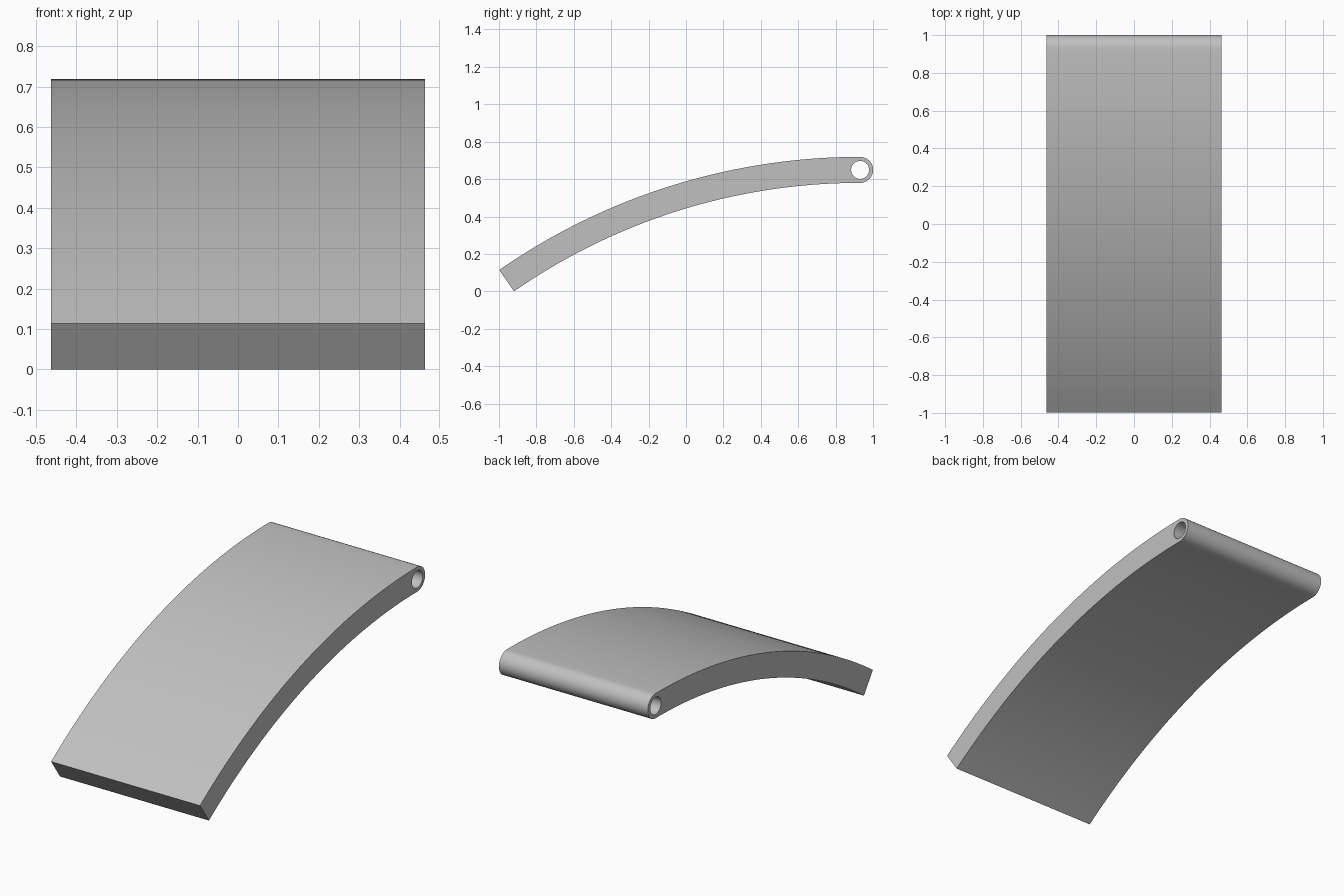
import bpy, bmesh
from math import sin, cos, pi, radians
from mathutils import Vector

if "Cube" in bpy.data.objects:
    bpy.data.objects.remove(bpy.data.objects["Cube"], do_unlink=True)

HALF_WIDTH = 0.463
OUTER, INNER = 3.381, 3.242          # radii of the bowed plate
SWEEP = radians(34.8)
CENTRE_Y, CENTRE_Z = 0.931, -INNER * cos(SWEEP)
EYE_R, HOLE_R = (OUTER - INNER) / 2, 0.048
EYE_Z = CENTRE_Z + (OUTER + INNER) / 2


def arc(y, z, radius, start, end, steps):
    """Points on an arc in the side plane, angle measured from straight up."""
    angles = [start + (end - start) * i / steps for i in range(steps + 1)]
    return [(-HALF_WIDTH, y + radius * sin(a), z + radius * cos(a)) for a in angles]


def add_loop(bm, points):
    verts = [bm.verts.new(p) for p in points]
    return [bm.edges.new((v, verts[i - 1])) for i, v in enumerate(verts)]


# Side profile: bowed strip ending in a rounded eye with a pin hole
outline = arc(CENTRE_Y, CENTRE_Z, OUTER, -SWEEP, 0, 48)
outline += arc(CENTRE_Y, EYE_Z, EYE_R, 0, pi, 24)[1:-1]
outline += arc(CENTRE_Y, CENTRE_Z, INNER, 0, -SWEEP, 48)
hole = arc(CENTRE_Y, EYE_Z, HOLE_R, 0, 2 * pi, 40)[:-1]

bm = bmesh.new()
edges = add_loop(bm, outline) + add_loop(bm, hole)
bmesh.ops.triangle_fill(bm, edges=edges, use_beauty=True, normal=Vector((-1, 0, 0)))

# Extrude the profile across the full width
side = bmesh.ops.extrude_face_region(bm, geom=bm.faces[:], use_keep_orig=True)
moved = [g for g in side["geom"] if isinstance(g, bmesh.types.BMVert)]
bmesh.ops.translate(bm, verts=moved, vec=(2 * HALF_WIDTH, 0, 0))
bmesh.ops.recalc_face_normals(bm, faces=bm.faces[:])

mesh = bpy.data.meshes.new("curved_plate")
bm.to_mesh(mesh)
bm.free()
plate = bpy.data.objects.new("curved_plate", mesh)
bpy.context.collection.objects.link(plate)

# Plain grey finish
grey = bpy.data.materials.new("light grey")
grey.use_nodes = True
colour = (0.53, 0.53, 0.53, 1)
grey.diffuse_color = colour
grey.node_tree.nodes["Principled BSDF"].inputs["Base Color"].default_value = colour
mesh.materials.append(grey)

bpy.ops.object.select_all(action="DESELECT")
plate.select_set(True)
bpy.context.view_layer.objects.active = plate
bpy.ops.object.shade_smooth_by_angle(angle=radians(30))
